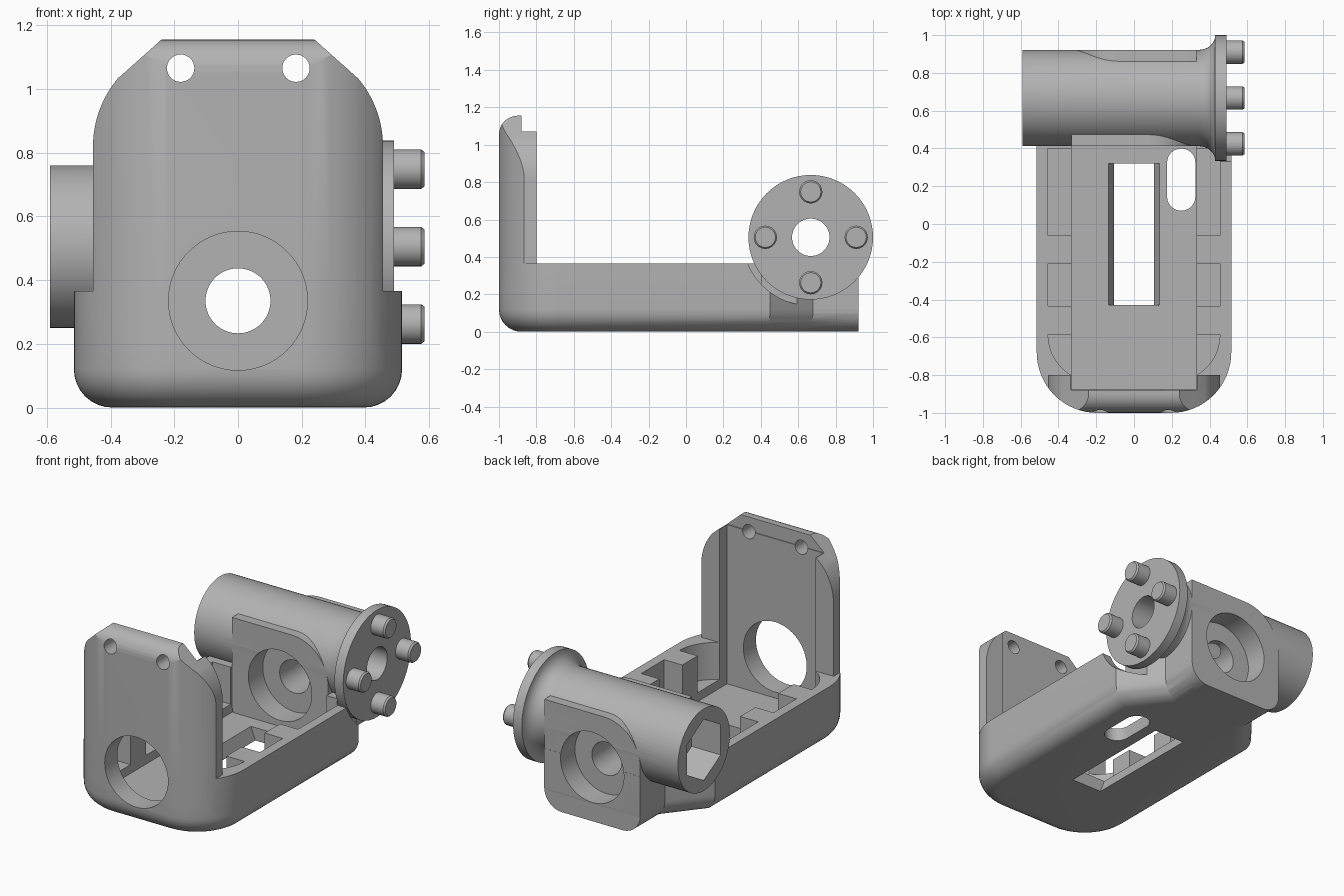
import bpy, bmesh
from math import sin, cos, pi, radians
from mathutils import Vector, Matrix

if "Cube" in bpy.data.objects:
    bpy.data.objects.remove(bpy.data.objects["Cube"], do_unlink=True)

grey = bpy.data.materials.new("plain_grey")
grey.use_nodes = True
grey.diffuse_color = (0.45, 0.45, 0.45, 1)
grey.node_tree.nodes["Principled BSDF"].inputs["Base Color"].default_value = grey.diffuse_color

# Axle position and shared sizes
AXLE_Y, AXLE_Z = 0.667, 0.505
BORE_Z = 0.335
RIM = 0.365


def finish(bm, name):
    bmesh.ops.recalc_face_normals(bm, faces=bm.faces)
    mesh = bpy.data.meshes.new(name)
    bm.to_mesh(mesh)
    bm.free()
    obj = bpy.data.objects.new(name, mesh)
    bpy.context.collection.objects.link(obj)
    mesh.materials.append(grey)
    return obj


def prism(name, pts, axis, lo, hi, bottom_bevel=0):
    """Extrude a 2D outline along an axis; the outline uses the other two axes in order."""
    place = {"x": lambda a, b, d: (d, a, b),
             "y": lambda a, b, d: (a, d, b),
             "z": lambda a, b, d: (a, b, d)}[axis]
    bm = bmesh.new()
    base = bm.faces.new([bm.verts.new(place(a, b, lo)) for a, b in pts])
    rim = list(base.edges)
    top = bmesh.ops.extrude_face_region(bm, geom=[base], use_keep_orig=True)
    verts = [v for v in top["geom"] if isinstance(v, bmesh.types.BMVert)]
    bmesh.ops.translate(bm, verts=verts, vec=Vector(place(0, 0, hi - lo)))
    bmesh.ops.recalc_face_normals(bm, faces=bm.faces)
    if bottom_bevel:
        bmesh.ops.bevel(bm, geom=rim, offset=bottom_bevel, offset_type='OFFSET',
                        segments=8, profile=0.5, affect='EDGES')
    return finish(bm, name)


def box(name, x, y, z):
    return prism(name, [(x[0], y[0]), (x[1], y[0]), (x[1], y[1]), (x[0], y[1])], "z", *z)


def arc(cx, cy, r, start, end, n=12):
    return [(cx + r * cos(radians(start + (end - start) * i / n)),
             cy + r * sin(radians(start + (end - start) * i / n))) for i in range(n + 1)]


def rod(name, cx, cy, r, axis, lo, hi, n=64):
    return prism(name, arc(cx, cy, r, 0, 360 - 360 / n, n - 1), axis, lo, hi)


def lathe_x(name, profile, cy, cz, n=64):
    """Revolve (x, radius) points about a line parallel to x."""
    bm = bmesh.new()
    rings = [[bm.verts.new((x, cy + r * cos(2 * pi * i / n), cz + r * sin(2 * pi * i / n)))
              for i in range(n)] for x, r in profile]
    for a, b in zip(rings, rings[1:]):
        for i in range(n):
            j = (i + 1) % n
            bm.faces.new((a[i], a[j], b[j], b[i]))
    bm.faces.new(rings[0])
    bm.faces.new(rings[-1])
    return finish(bm, name)


def combine(target, operation, tool):
    mod = target.modifiers.new("combine", 'BOOLEAN')
    mod.operation, mod.solver, mod.object = operation, 'EXACT', tool
    bpy.ops.object.select_all(action='DESELECT')
    bpy.context.view_layer.objects.active = target
    target.select_set(True)
    bpy.ops.object.modifier_apply(modifier=mod.name)
    bpy.data.objects.remove(tool, do_unlink=True)


def mirrored(half):
    return half + [(-x, y) for x, y in reversed(half)]


# Tray: rounded front corners, tapering at the back, rolled bottom edge
front_corner = arc(0.195, -0.68, 0.32, -90, 0, 16)
plan = mirrored(front_corner + [(0.515, 0.45), (0.33, 0.68), (0.33, 0.922)])
body = prism("bracket_body", plan, "z", 0, RIM, bottom_bevel=0.12)

# Tray channel and side pockets
combine(body, 'DIFFERENCE', box("channel", (-0.33, 0.33), (-0.875, 0.45), (0.08, 0.6)))
for s in (-1, 1):
    for y0, y1 in ((-0.06, 0.4), (-0.435, -0.21)):
        xs = sorted((s * 0.3, s * 0.455))
        combine(body, 'DIFFERENCE', box("pocket", xs, (y0, y1), (0.135, 0.6)))
    nook = [(0.3, -0.585)] + arc(0.205, -0.585, 0.25, 0, -60, 8) + [(0.3, -0.802)]
    combine(body, 'DIFFERENCE',
            prism("nook", [(s * x, y) for x, y in nook], "z", 0.135, 0.6))

# Upright front wall with a rounded, chamfered top and side lips
wall = prism("front_wall", mirrored(front_corner[:13] + [(0.46, -0.8)]), "z", 0.2, 1.3)
outline = [(0.455, 0.1)] + arc(0.125, 0.82, 0.33, 0, 40, 12) + [(0.24, 1.155)]
combine(wall, 'INTERSECT', prism("wall_outline", mirrored(outline), "y", -1.2, -0.5))
side = [(-0.8, 0.1), (-0.8, 1.07), (-0.88, 1.07), (-0.88, 1.155)]
side += arc(-0.9, 1.055, 0.1, 90, 180, 8) + [(-1.0, 0.1)]
combine(wall, 'INTERSECT', prism("wall_side", side, "x", -1, 1))
combine(wall, 'DIFFERENCE', box("wall_recess", (-0.33, 0.33), (-0.875, -0.5), (0.1, 1.4)))
for x in (-0.18, 0.182):
    combine(wall, 'DIFFERENCE', rod("screw_hole", x, 1.065, 0.043, "y", -1.2, -0.5, 32))
combine(body, 'UNION', wall)

# Clearance in the tray around the flange
combine(body, 'DIFFERENCE', rod("clearance", AXLE_Y, AXLE_Z, 0.365, "x", 0.4, 0.8))

# Bearing block: two halves, each with one rounded shoulder
for s, y0, y1 in ((1, 0.413, 0.667), (-1, 0.667, 0.921)):
    shape = arc(0.08, 0.42, 0.25, 0, 90, 14) + [(-0.33, 0.67)]
    shape += arc(-0.21, 0.12, 0.12, 180, 270, 8) + arc(0.21, 0.12, 0.12, 270, 360, 8)
    combine(body, 'UNION', prism("bearing_block", [(s * x, z) for x, z in shape], "y", y0, y1))

# Barrel flaring into the flange
flare = [(0.43 - 0.085 * cos(radians(a)), 0.333 - 0.078 * sin(radians(a)))
         for a in range(90, -1, -15)]
flare = [(0.345 + 0.085 * sin(radians(a)), 0.333 - 0.078 * cos(radians(a)))
         for a in range(0, 91, 15)]
combine(body, 'UNION', lathe_x("barrel", [(-0.59, 0.255)] + flare + [(0.49, 0.333)],
                               AXLE_Y, AXLE_Z))

# Axle bore and hexagonal nut pocket
combine(body, 'DIFFERENCE', rod("axle_bore", AXLE_Y, AXLE_Z, 0.1, "x", -1, 1))
combine(body, 'DIFFERENCE', prism("hex_pocket", arc(AXLE_Y, AXLE_Z, 0.19, 30, 330, 5),
                                  "x", -0.8, -0.39))

# Lengthwise bore, its counterbores and the large front opening
combine(body, 'DIFFERENCE', rod("long_bore", 0, BORE_Z, 0.102, "y", 0.3, 1.2))
combine(body, 'DIFFERENCE', rod("front_opening", 0, BORE_Z, 0.218, "y", -1.2, -0.8))
combine(body, 'DIFFERENCE', rod("front_counterbore", 0, BORE_Z, 0.218, "y", 0.35, 0.555))
combine(body, 'DIFFERENCE', rod("back_counterbore", 0, BORE_Z, 0.218, "y", 0.78, 1.1))

# Floor slots: one with sloping sides, one rounded
slope = [(-0.09, -0.04), (0.09, -0.04), (0.135, 0.081), (0.135, 0.12),
         (-0.135, 0.12), (-0.135, 0.081)]
combine(body, 'DIFFERENCE', prism("long_slot", slope, "y", -0.43, 0.32))
oval = arc(0.25, 0.325, 0.075, 0, 180) + arc(0.25, 0.145, 0.075, 180, 360)
combine(body, 'DIFFERENCE', prism("oval_slot", oval, "z", -0.1, 0.13))

# Four drive pegs on the flange
parts = [body]
for i in range(4):
    a = i * pi / 2
    parts.append(lathe_x("drive_peg", [(0.47, 0.062), (0.575, 0.062), (0.585, 0.054)],
                         AXLE_Y + 0.243 * cos(a), AXLE_Z + 0.243 * sin(a), 32))

bpy.ops.object.select_all(action='DESELECT')
for obj in parts:
    obj.select_set(True)
bpy.context.view_layer.objects.active = body
bpy.ops.object.shade_smooth_by_angle(angle=radians(30))
